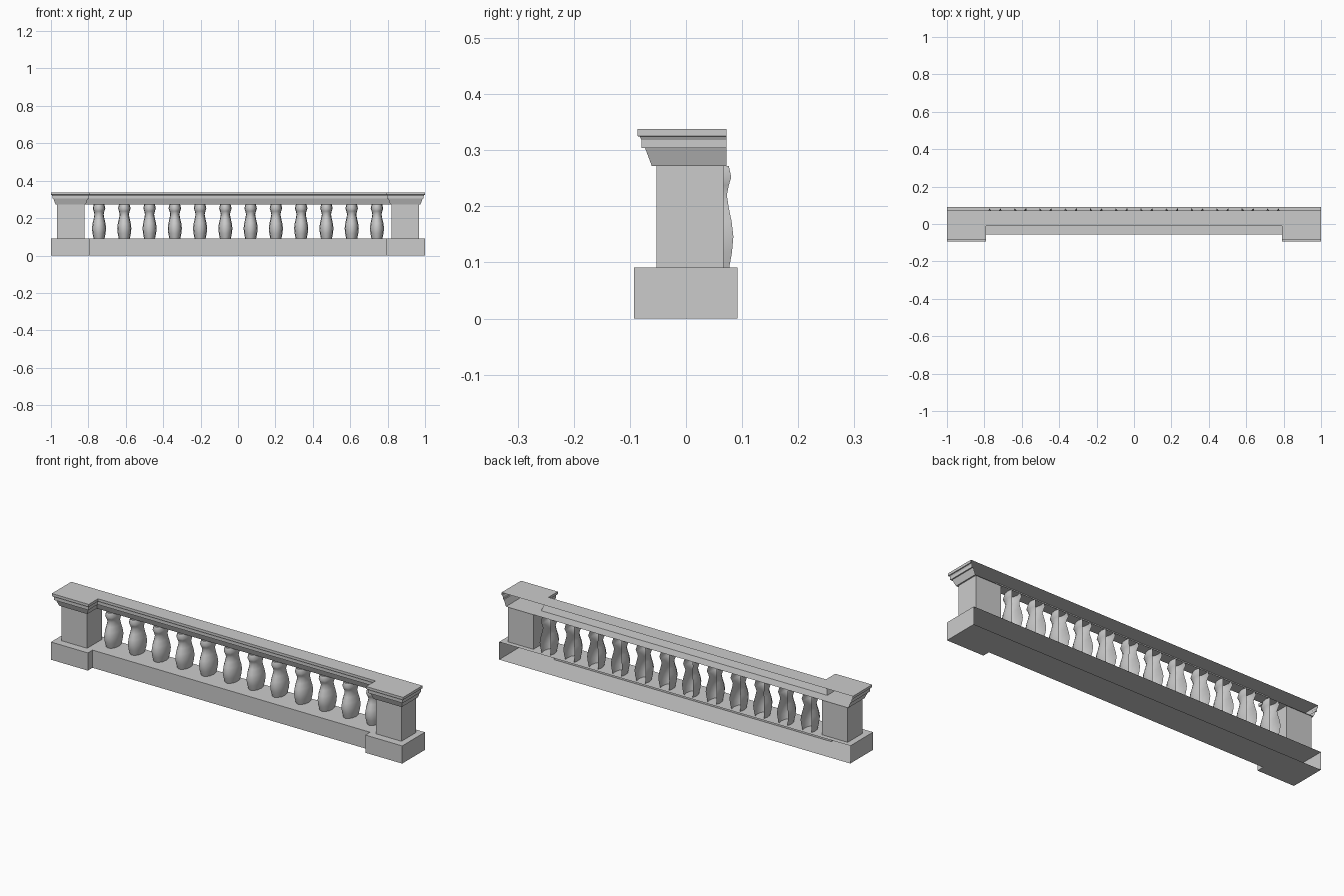
import bpy, bmesh, math

if "Cube" in bpy.data.objects:
    bpy.data.objects.remove(bpy.data.objects["Cube"])


def loft(name, rings, cap=False, smooth=False):
    """Skin a stack of open outlines; cap closes the first and last outline."""
    bm = bmesh.new()
    rows = [[bm.verts.new(p) for p in ring] for ring in rings]
    for low, high in zip(rows, rows[1:]):
        for i in range(len(low) - 1):
            bm.faces.new((low[i], low[i + 1], high[i + 1], high[i]))
    if cap:
        bm.faces.new(list(reversed(rows[0])))
        bm.faces.new(rows[-1])
    me = bpy.data.meshes.new(name)
    bm.to_mesh(me)
    bm.free()
    ob = bpy.data.objects.new(name, me)
    bpy.context.collection.objects.link(ob)
    if smooth:
        me.polygons.foreach_set("use_smooth", [True] * len(me.polygons))
    return ob


def outline(back, front, middle, inset, z):
    """Plan outline, open at the back, stepping forward at both end piers."""
    half = [(-1 + inset, back), (-1 + inset, front + inset),
            (-0.79 - inset, front + inset), (-0.79 - inset, middle + inset)]
    pts = half + [(-x, y) for x, y in reversed(half)]
    return [(x, y, z) for x, y in pts]


# plinth, open at the back
loft("plinth", [outline(0.092, -0.093, -0.055, 0, z) for z in (0, 0.091)], cap=True)

# moulded top rail with projecting pier caps, open at the back
moulding = [(0.025, 0.272), (0.013, 0.304), (0.007, 0.304), (0.007, 0.318),
            (0.004, 0.324), (0, 0.325), (0, 0.338)]
loft("top_rail", [outline(0.072, -0.086, -0.010, d, z) for d, z in moulding], cap=True)

# square piers at both ends
for side, label in ((-1, "left"), (1, "right")):
    bpy.ops.mesh.primitive_cube_add(size=1, location=(side * 0.895, 0.007, 0.1815))
    pier = bpy.context.object
    pier.name = label + "_pier"
    pier.scale = (0.146, 0.12, 0.181)

# baluster shells: oval vases left open at the back
profile = [(0.0295, 0.091), (0.035, 0.118), (0.0378, 0.146), (0.0345, 0.172),
           (0.0285, 0.198), (0.0245, 0.220), (0.0285, 0.237), (0.0335, 0.252),
           (0.0285, 0.272)]
SEGS, BACK = 8, math.radians(34)
rings = []
for r, z in profile:
    ring = []
    for i in range(SEGS + 1):
        a = math.pi - BACK + (math.pi + 2 * BACK) * i / SEGS
        ring.append((r * math.cos(a), 0.051 + 1.58 * r * math.sin(a), z))
    rings.append(ring)
first = loft("baluster_1", rings, smooth=True)
first.location.x = -0.743
for i in range(1, 12):
    ob = first.copy()
    ob.name = f"baluster_{i + 1}"
    ob.location.x = -0.743 + i * 1.486 / 11
    bpy.context.collection.objects.link(ob)
